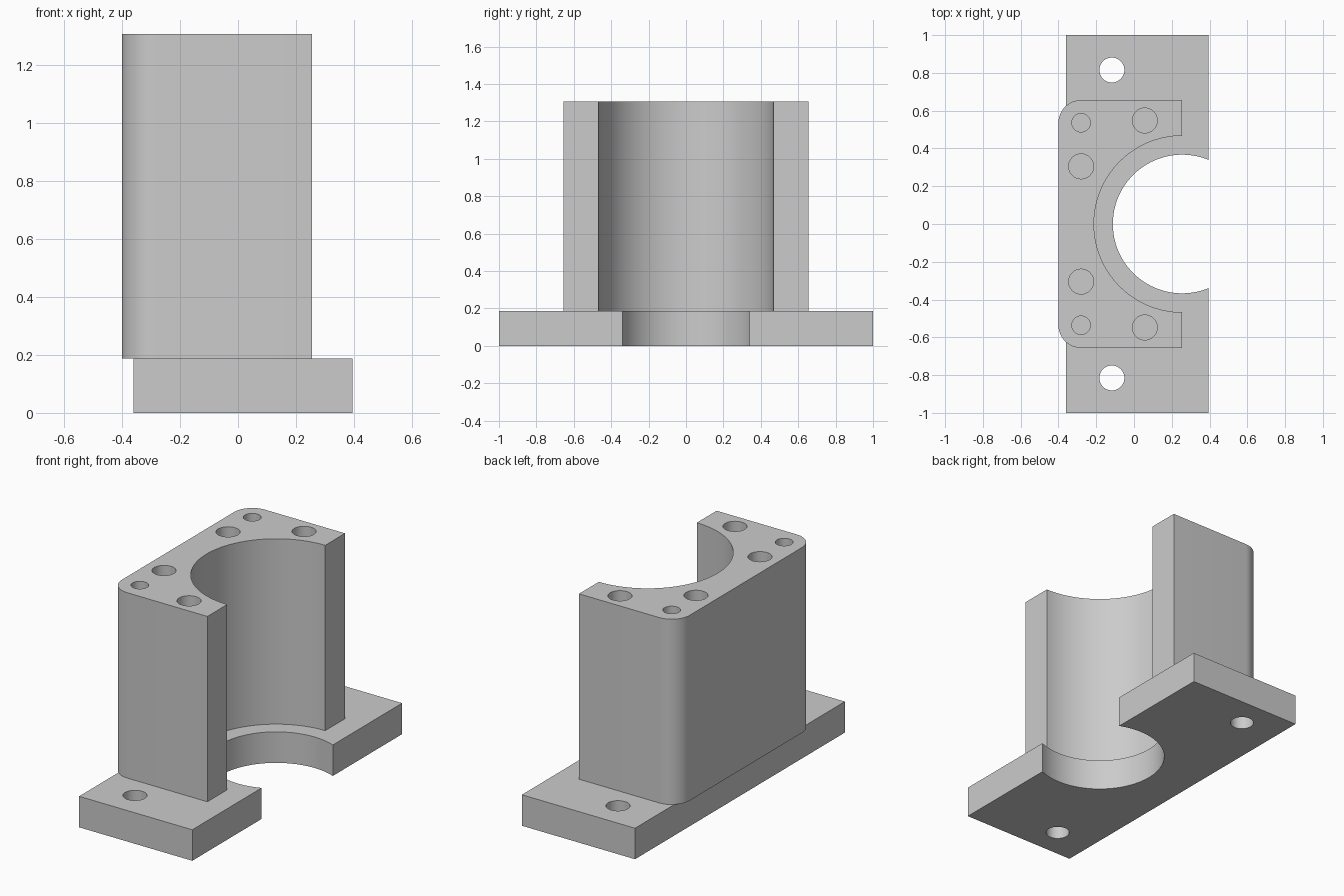
import bpy
import bmesh
from math import asin, cos, pi, radians, sin

if "Cube" in bpy.data.objects:
    bpy.data.objects.remove(bpy.data.objects["Cube"])

GREY = (0.6, 0.6, 0.6, 1)
metal = bpy.data.materials.new("plain grey")
metal.use_nodes = True
metal.diffuse_color = GREY
metal.node_tree.nodes["Principled BSDF"].inputs["Base Color"].default_value = GREY

BORE_X = 0.255
BASE_TOP, BODY_TOP = 0.187, 1.305


def arc(cx, cy, r, start, end, steps):
    """Points along an arc, angles in radians."""
    return [(cx + r * cos(start + (end - start) * i / steps),
             cy + r * sin(start + (end - start) * i / steps))
            for i in range(steps + 1)]


def prism(name, outline, z0, z1):
    """Closed outline raised from z0 to z1."""
    bm = bmesh.new()
    face = bm.faces.new([bm.verts.new((x, y, z0)) for x, y in outline])
    top = bmesh.ops.extrude_face_region(bm, geom=[face])["geom"]
    moved = [v for v in top if isinstance(v, bmesh.types.BMVert)]
    bmesh.ops.translate(bm, vec=(0, 0, z1 - z0), verts=moved)
    bmesh.ops.recalc_face_normals(bm, faces=bm.faces)
    mesh = bpy.data.meshes.new(name)
    bm.to_mesh(mesh)
    bm.free()
    mesh.materials.append(metal)
    obj = bpy.data.objects.new(name, mesh)
    bpy.context.collection.objects.link(obj)
    return obj


def drill(obj, holes, z0, z1):
    """Cut round holes (x, y, radius), mirrored front to back."""
    for x, y, r in holes:
        for side in (-1, 1):
            circle = arc(x, y * side, r, 0, 2 * pi, 40)[:-1]
            cutter = prism("hole_cutter", circle, z0, z1)
            cutter.hide_render = True
            mod = obj.modifiers.new("hole", "BOOLEAN")
            mod.operation = "DIFFERENCE"
            mod.solver = "EXACT"
            mod.object = cutter
            bpy.context.view_layer.objects.active = obj
            bpy.ops.object.modifier_apply(modifier=mod.name)
            bpy.data.objects.remove(cutter)


def finish(obj):
    bpy.ops.object.select_all(action="DESELECT")
    obj.select_set(True)
    bpy.context.view_layer.objects.active = obj
    bpy.ops.object.shade_smooth_by_angle(angle=radians(30))


# Base plate with an open round cut-out and two through holes
left, right, r = -0.36, 0.395, 0.367
a = asin((right - BORE_X) / r)
cutout = arc(BORE_X, 0, r, pi / 2 - a, 1.5 * pi + a, 64)
base = prism("base_plate",
             [(right, -1), (right, 1), (left, 1), (left, -1)][1:]
             + [(right, -1)] + cutout[::-1], 0, BASE_TOP)
drill(base, [(-0.117, 0.815, 0.066)], -0.1, BASE_TOP + 0.1)
finish(base)

# Upright housing: half bore, rounded rear corners, blind screw holes on top
left, half, fillet = -0.4, 0.656, 0.12
cx, cy = left + fillet, half - fillet
outline = [(BORE_X, half)]
outline += arc(cx, cy, fillet, pi / 2, pi, 12)
outline += arc(cx, -cy, fillet, pi, 1.5 * pi, 12)
outline += [(BORE_X, -half)]
outline += arc(BORE_X, 0, 0.467, 1.5 * pi, pi / 2, 64)
body = prism("housing", outline, BASE_TOP, BODY_TOP)
drill(body, [(cx, cy, 0.049), (cx, 0.305, 0.066), (0.057, 0.548, 0.066)],
      BODY_TOP - 0.35, BODY_TOP + 0.1)
finish(body)
